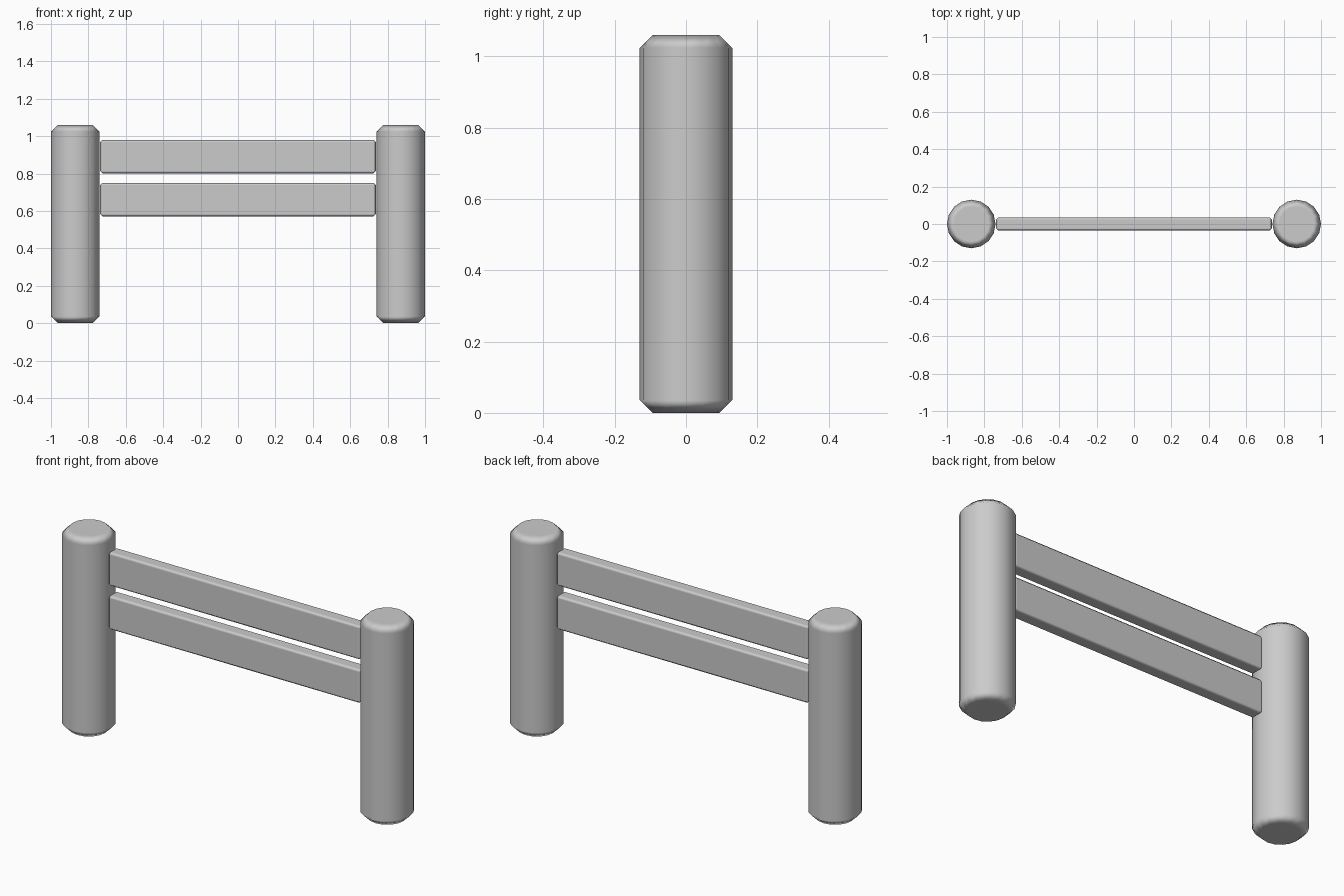
import bpy
import math

if "Cube" in bpy.data.objects:
    bpy.data.objects.remove(bpy.data.objects["Cube"])


def finish(obj, name, width):
    """Name the part, chamfer its hard edges and shade it smooth."""
    obj.name = name
    bpy.ops.object.shade_smooth()
    bevel = obj.modifiers.new("Chamfer", 'BEVEL')
    bevel.width = width
    bevel.segments = 1
    bevel.limit_method = 'ANGLE'
    bevel.angle_limit = math.radians(40)
    bevel.harden_normals = True


def post(name, x, radius=0.13, height=1.06):
    bpy.ops.mesh.primitive_cylinder_add(vertices=16, radius=radius, depth=height,
                                        location=(x, 0, height / 2))
    finish(bpy.context.object, name, 0.036)


def rail(name, z0, z1, length=1.474, depth=0.072):
    bpy.ops.mesh.primitive_cube_add(size=1, location=(0, 0, (z0 + z1) / 2))
    obj = bpy.context.object
    obj.scale = (length, depth, z1 - z0)
    bpy.ops.object.transform_apply(location=False, rotation=False, scale=True)
    finish(obj, name, 0.013)


# Round posts at each end
for side, sign in (("left", -1), ("right", 1)):
    post(side + "_post", sign * 0.87)

# Two flat rails between the posts
rail("lower_rail", 0.57, 0.75)
rail("upper_rail", 0.80, 0.98)
